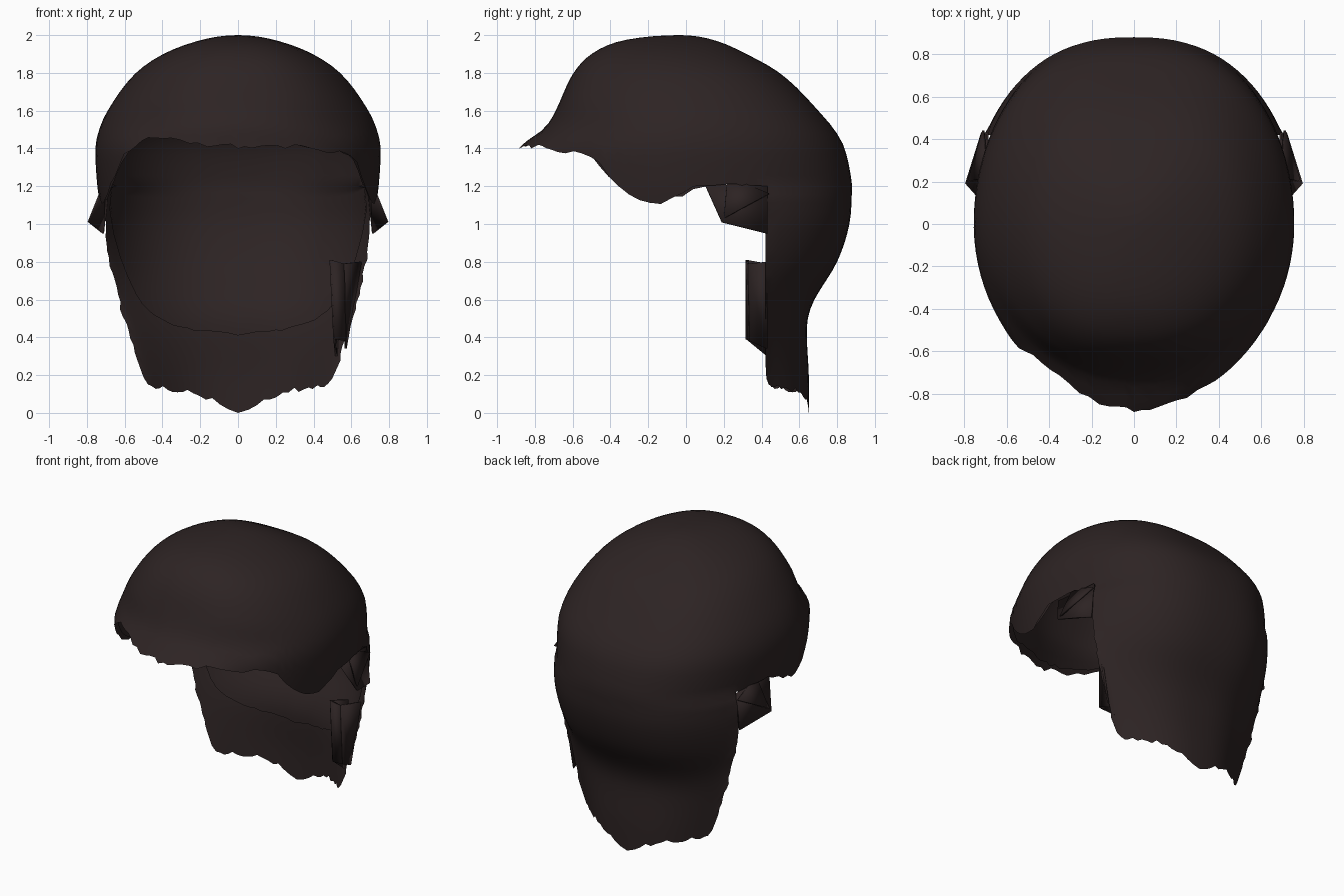
import bpy, bmesh, math, random
from mathutils import Vector

random.seed(4)
cube = bpy.data.objects.get("Cube")
if cube:
    bpy.data.objects.remove(cube)

hair = bpy.data.materials.new("dark_brown_hair")
hair.use_nodes = True
colour = (0.026, 0.017, 0.017, 1)
hair.diffuse_color = colour
bsdf = hair.node_tree.nodes["Principled BSDF"]
bsdf.inputs["Base Color"].default_value = colour
bsdf.inputs["Roughness"].default_value = 0.8


def curve(table, t):
    """Smooth lookup in rows of (key, values...) with ascending keys."""
    t = min(max(t, table[0][0]), table[-1][0])
    i = 0
    while i < len(table) - 2 and t > table[i + 1][0]:
        i += 1
    k0, k1 = table[i][0], table[i + 1][0]
    s = (t - k0) / (k1 - k0)

    def slope(j, c):
        lo, hi = max(j - 1, 0), min(j + 1, len(table) - 1)
        return (table[hi][c] - table[lo][c]) / (table[hi][0] - table[lo][0])

    out = []
    for c in range(1, len(table[0])):
        a, b, h = table[i][c], table[i + 1][c], k1 - k0
        out.append((2*s**3 - 3*s**2 + 1) * a + (s**3 - 2*s**2 + s) * h * slope(i, c)
                   + (3*s**2 - 2*s**3) * b + (s**3 - s**2) * h * slope(i + 1, c))
    return out


# Dome: height -> half width, front depth, back depth (keyed by root of drop)
DOME = [(math.sqrt(2 - z), w, f, b) for z, w, f, b in (
    (2.0, 0, 0.03, -0.03), (1.97, .21, .34, .16), (1.9, .395, .50, .32),
    (1.8, .54, .595, .495), (1.6, .69, .69, .70), (1.5, .735, .755, .785),
    (1.4, .755, .885, .84), (1.2, .745, .90, .88), (1.1, .73, .90, .88))]
# Nape: height -> width scale, back depth, flattening of the rear corners
NAPE = [(0, .70, .65, 1.5), (.2, .77, .65, 1.6), (.4, .85, .64, 1.6), (.5, .90, .645, 1.6),
        (.6, .94, .68, 1.5), (.8, 1.01, .80, 1.2), (1.0, 1.045, .865, 1.05), (1.2, 1.03, .88, 1)]
# Hem height by angle from the back, and along the nape from centre to edge
HEM = [(61, 1.19), (77, 1.22), (87, 1.19), (93, 1.14), (100, 1.11), (104, 1.12),
       (110, 1.17), (117, 1.26), (122, 1.33), (131, 1.375), (144, 1.39),
       (155, 1.41), (180, 1.41)]
NAPE_HEM = [(0, .01), (.15, .06), (.35, .11), (.8, .14), (.93, .18), (1, .28)]
LIP_HEM = [(0, .42), (.35, .45), (.7, .56), (.86, .76), (1, 1.08)]
EDGE = math.degrees(math.acos(.42 / .88))
JOIN = 1.2


def dome_point(a, z):
    w, f, b = curve(DOME, math.sqrt(max(2 - z, 0)))
    r = math.radians(a)
    mid = (b - f) / 2 * max(0, (z - 1.6) / .4)
    s, c = math.sin(r), math.cos(r)
    y = mid + (b - mid if c > 0 else f + mid) * c
    # Full corners on the crown, narrowing toward the fringe
    rise = min(max((z - 1.35) / .3, 0), 1)
    power = .8 - .08 * rise if c > 0 else 1.2 - .38 * rise
    return Vector((math.copysign(w * abs(s) ** power, s), y, z))


def nape_point(a, z):
    p = dome_point(a, JOIN)
    s, b, flat = curve(NAPE, z)
    t = max((p.y - .42) / .46, 0)
    return Vector((p.x * s, .42 + (b - .42) * t ** flat, z))


def finish(name, bm, angle):
    bmesh.ops.recalc_face_normals(bm, faces=bm.faces)
    me = bpy.data.meshes.new(name)
    bm.to_mesh(me)
    bm.free()
    me.materials.append(hair)
    ob = bpy.data.objects.new(name, me)
    bpy.context.collection.objects.link(ob)
    bpy.ops.object.select_all(action='DESELECT')
    ob.select_set(True)
    bpy.context.view_layer.objects.active = ob
    bpy.ops.object.shade_smooth_by_angle(angle=math.radians(angle))
    return ob


def hair_shell(name, nape_hem, jag, lift, inset):
    """Dome over the whole head, with a curtain hanging from its back part."""
    nb, nf, rows, drop = 36, 64, 22, 24
    angles = [-EDGE + 2 * EDGE * i / nb for i in range(nb + 1)]
    angles += [EDGE + (360 - 2 * EDGE) * i / nf for i in range(1, nf)]
    bm = bmesh.new()

    def vert(p):
        z = JOIN + (p.z - JOIN) * inset if p.z > JOIN else p.z
        return bm.verts.new((p.x * inset, p.y * inset, z))

    def skin(a, b):
        for lo, hi in zip(zip(a, a[1:]), zip(b, b[1:])):
            bm.faces.new((lo[0], lo[1], hi[1], hi[0]))

    crown = vert(Vector((0, -.03, 2)))
    columns = []
    for i, a in enumerate(angles):
        hem = JOIN
        if i > nb:
            # The fringe sweeps up over the right temple
            sweep = .07 * math.exp(-((a - 219) / 13) ** 2)
            hem = curve(HEM, min(a, 360 - a))[0] + sweep + lift + random.uniform(-jag, jag)
        columns.append([vert(dome_point(a, hem + (2 - hem) * math.sin(k / rows * math.pi / 2)))
                        for k in range(rows)])
    for a, b in zip(columns, columns[1:] + columns[:1]):
        skin(a, b)
        bm.faces.new((a[-1], b[-1], crown))
    curtain = []
    for i, a in enumerate(angles[:nb + 1]):
        hem = max(curve(nape_hem, abs(a) / EDGE)[0] + random.uniform(-jag, jag), 0)
        if i == nb // 2:
            hem = nape_hem[0][1] - .01
        col = [columns[i][0]]
        for k in range(1, drop + 1):
            p = nape_point(a, JOIN + (hem - JOIN) * k / drop)
            if i in (0, nb):
                p.x += random.uniform(-jag, jag) / 2
            col.append(vert(p))
        curtain.append(col)
    for a, b in zip(curtain, curtain[1:]):
        skin(a, b)
    return finish(name, bm, 60)


def lock(name, corners, thickness):
    """Flat loose lock of hair with a little body."""
    bm = bmesh.new()
    bm.faces.new([bm.verts.new(c) for c in corners])
    ob = finish(name, bm, 30)
    mod = ob.modifiers.new("body", 'SOLIDIFY')
    mod.thickness = thickness
    mod.offset = 0


hair_shell("outer_hair", NAPE_HEM, .014, 0, 1)
hair_shell("inner_hair", LIP_HEM, .006, .02, .97)

# Loose locks behind each ear
for side, label in ((1, "left"), (-1, "right")):
    lock(label + "_ear_lock", [(side * x, y, z) for x, y, z in (
        (.71, .10, 1.21), (.79, .19, 1.01), (.715, .43, .95), (.69, .43, 1.20))], .012)
    lock(label + "_ear_tuft", [(side * x, y, z) for x, y, z in (
        (.69, .22, 1.25), (.78, .20, 1.03), (.71, .44, 1.16))], .012)

# Folded lock hanging in front of the left nape edge
lock("left_nape_lock_front", [(.49, .32, .81), (.56, .33, .79), (.57, .34, .38), (.51, .32, .39)], .012)
lock("left_nape_lock_side", [(.56, .33, .79), (.65, .43, .80), (.57, .43, .34), (.57, .34, .38)], .012)
lock("left_nape_lock_inner", [(.49, .32, .81), (.55, .43, .79), (.52, .43, .30), (.51, .32, .39)], .012)
